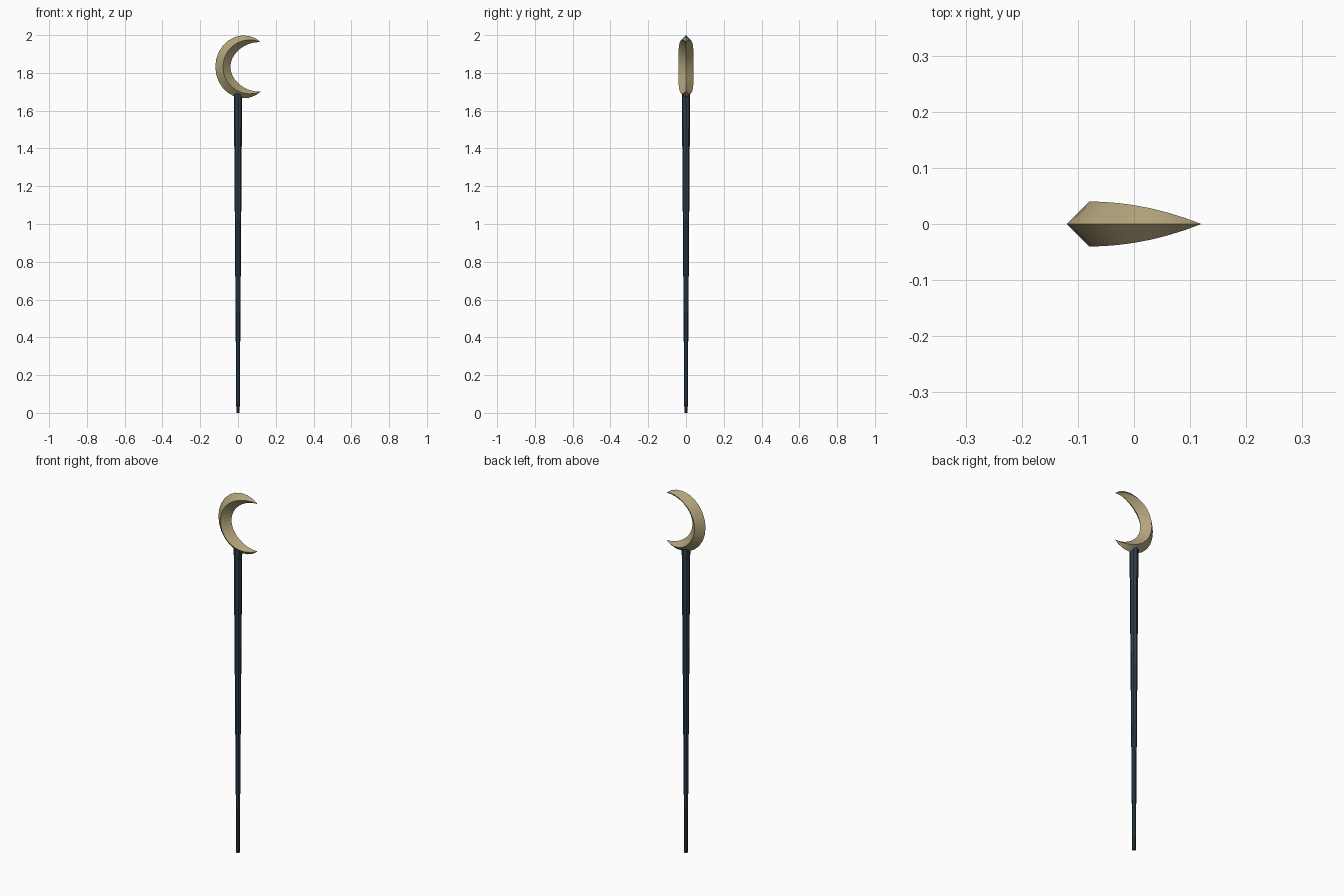
import bpy, bmesh
from math import sin, cos, acos

if "Cube" in bpy.data.objects:
    bpy.data.objects.remove(bpy.data.objects["Cube"])


def material(name, color):
    m = bpy.data.materials.new(name)
    m.diffuse_color = (*color, 1)
    m.use_nodes = True
    m.node_tree.nodes["Principled BSDF"].inputs["Base Color"].default_value = m.diffuse_color
    return m


def finish(bm, name, mat, angle):
    bmesh.ops.recalc_face_normals(bm, faces=bm.faces)
    me = bpy.data.meshes.new(name)
    bm.to_mesh(me)
    bm.free()
    ob = bpy.data.objects.new(name, me)
    bpy.context.collection.objects.link(ob)
    me.materials.append(mat)
    bpy.ops.object.select_all(action='DESELECT')
    ob.select_set(True)
    bpy.context.view_layer.objects.active = ob
    bpy.ops.object.shade_smooth_by_angle(angle=angle)
    return ob


brass = material("brass", (0.45, 0.37, 0.20))
dark = material("dark_steel", (0.03, 0.05, 0.07))

# Shaft: octagonal rod, thinner at the foot
H = 1.69
bm = bmesh.new()
bmesh.ops.create_cone(bm, cap_ends=True, segments=8, radius1=0.009, radius2=0.022, depth=H)
bmesh.ops.translate(bm, verts=bm.verts, vec=(0, 0, H / 2))
finish(bm, "shaft", dark, 0.5)

# Crescent head: diamond section swept along an arc, tapering to both tips
R, CX, CZ, W, N = 0.143, 0.063, 1.832, 0.04, 18
TIP = 0.12
end = acos((CX - TIP) / R)
bm = bmesh.new()
rings = []
for i in range(1, N):
    a = end * (2 * i / N - 1)
    x = CX - R * cos(a)
    w = W * (1 - ((x - CX + R) / (TIP - CX + R)) ** 2)
    rings.append([bm.verts.new((CX - (R + dr * w) * cos(a), dy * w, CZ + (R + dr * w) * sin(a)))
                  for dr, dy in ((1, 0), (0, 1), (-1, 0), (0, -1))])
for r, s in zip(rings, rings[1:]):
    for k in range(4):
        bm.faces.new((r[k], r[k - 1], s[k - 1], s[k]))
for ring, a in ((rings[0], -end), (rings[-1], end)):
    tip = bm.verts.new((CX - R * cos(a), 0, CZ + R * sin(a)))
    for k in range(4):
        bm.faces.new((ring[k], ring[k - 1], tip))
finish(bm, "crescent_head", brass, 0.5)
